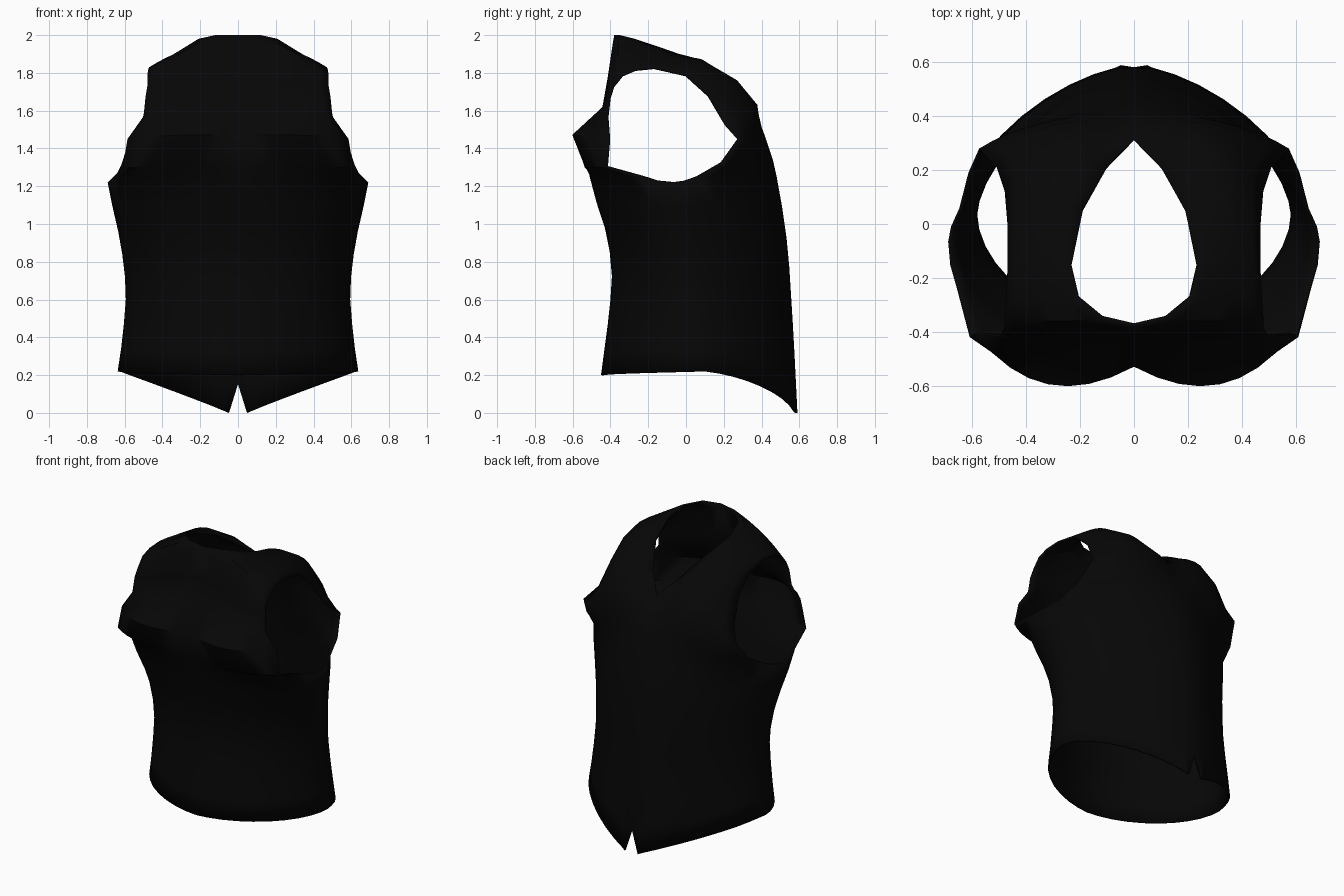
import bpy
import bmesh
from math import sin, cos, pi

cube = bpy.data.objects.get("Cube")
if cube:
    bpy.data.objects.remove(cube)

COLS = 20          # columns from the centre of the opening round to the centre of the back
SIDE = COLS // 2   # column under the arm
STRAP = 8          # columns that carry on upward into each shoulder panel


def make_material(name, rgb):
    mat = bpy.data.materials.new(name)
    mat.use_nodes = True
    colour = (*rgb, 1.0)
    mat.diffuse_color = colour
    bsdf = mat.node_tree.nodes["Principled BSDF"]
    bsdf.inputs["Base Color"].default_value = colour
    bsdf.inputs["Roughness"].default_value = 0.9
    return mat


def interpolate(table, z):
    """Piecewise linear lookup in a list of (height, value) pairs."""
    if z <= table[0][0]:
        return table[0][1]
    for (z0, v0), (z1, v1) in zip(table, table[1:]):
        if z <= z1:
            return v0 + (v1 - v0) * (z - z0) / (z1 - z0)
    return table[-1][1]


# Torso silhouettes and section roundness by height
HALF_WIDTH = [(0.2, 0.64), (0.4, 0.61), (0.65, 0.59), (0.9, 0.62), (1.07, 0.66), (1.22, 0.69)]
OPENING_Y = [(0, 0.59), (0.4, 0.57), (0.8, 0.545), (1.0, 0.525), (1.25, 0.48)]
BACK_Y = [(0.2, -0.45), (0.5, -0.41), (0.7, -0.39), (0.92, -0.41), (1.1, -0.47), (1.25, -0.51)]
SIDE_Y = [(0.2, 0.06), (0.7, 0.03), (1.25, -0.07)]
BACK_POWER = [(0.2, 1.8), (0.9, 1.9), (1.25, 2.3)]


def torso_point(col, z):
    """Cross-section: tapered toward the opening, fuller behind the arms."""
    angle = pi * col / COLS
    opening = col <= SIDE
    power = 2 / (1.62 if opening else interpolate(BACK_POWER, z))
    side = interpolate(SIDE_Y, z)
    reach = interpolate(OPENING_Y if opening else BACK_Y, z) - side
    x = interpolate(HALF_WIDTH, z) * max(sin(angle), 0) ** power
    y = side + reach * abs(cos(angle)) ** power
    return x, y, z


def hem_height(col):
    """The hem dips to two points beside the opening."""
    if col > SIDE:
        return 0.22 - 0.02 * (col - SIDE) / SIDE
    x = torso_point(col, 0.1)[0]
    return 0.22 * min(1, max(0, (x - 0.05) / 0.58) ** 0.95)


def torso_row(t):
    row = []
    for col in range(COLS + 1):
        hem = hem_height(col)
        top = 1.22 + 0.03 * min(1, abs(col - SIDE) / 2) ** 2   # scooped under the arm
        x, y, z = torso_point(col, hem + (top - hem) * t)
        if col == 0 and t == 0:
            x = 0.05                      # notch at the bottom of the opening
        row.append((x, y, z))
    return row


# Shoulder panel ribs: neckline or centre point, middle point, armhole point
RIBS = [
    ((0, 0.46, 1.34), (0.36, 0.355, 1.33), (0.615, 0.19, 1.32)),
    ((0, 0.42, 1.46), (0.34, 0.375, 1.45), (0.575, 0.28, 1.45)),
    ((0, 0.32, 1.64), (0.30, 0.37, 1.62), (0.51, 0.21, 1.53)),
    ((0.10, 0.21, 1.75), (0.31, 0.265, 1.755), (0.48, 0.12, 1.68)),
    ((0.19, 0.05, 1.87), (0.34, 0.085, 1.86), (0.47, 0.00, 1.79)),
    ((0.235, -0.15, 1.94), (0.36, -0.14, 1.89), (0.47, -0.17, 1.83)),
    ((0.21, -0.27, 1.98), (0.34, -0.28, 1.90), (0.475, -0.27, 1.82)),
    ((0.12, -0.35, 2.0), (0.31, -0.36, 1.90), (0.48, -0.34, 1.79)),
    ((0, -0.38, 2.0), (0.27, -0.40, 1.84), (0.48, -0.39, 1.73)),
    ((0, -0.41, 1.8), (0.27, -0.42, 1.72), (0.49, -0.41, 1.67)),
    ((0, -0.44, 1.62), (0.29, -0.44, 1.61), (0.50, -0.42, 1.57)),
    ((0, -0.53, 1.47), (0.32, -0.595, 1.47), (0.585, -0.41, 1.45)),
    ((0, -0.52, 1.30), (0.35, -0.525, 1.30), (0.61, -0.42, 1.30)),
]


def rib_row(start, middle, end):
    """Smooth curve through three points, sampled across the panel."""
    row = []
    for i in range(STRAP + 1):
        u = i / STRAP
        a, b, c = (1 - u) * (1 - 2 * u), 4 * u * (1 - u), u * (2 * u - 1)
        row.append(tuple(a * p + b * q + c * r for p, q, r in zip(start, middle, end)))
    return row


def skin(bm, rows):
    """Bridge successive rows of points with quads."""
    grid = [[bm.verts.new(p) for p in row] for row in rows]
    for low, high in zip(grid, grid[1:]):
        for i in range(len(low) - 1):
            bm.faces.new((low[i], high[i], high[i + 1], low[i + 1]))


bm = bmesh.new()

# Lower torso
torso = [torso_row(t) for t in (0, 0.123, 0.25, 0.38, 0.5, 0.62, 0.74, 0.87, 1)]
skin(bm, torso)

# Panel running up from the chest, over the shoulder and down the back
chest = torso[-1][:STRAP + 1]
back = torso[-1][::-1][:STRAP + 1]
skin(bm, [chest] + [rib_row(*rib) for rib in RIBS] + [back])

bmesh.ops.remove_doubles(bm, verts=bm.verts, dist=0.0005)
bmesh.ops.recalc_face_normals(bm, faces=bm.faces)

# Make sure the cloth faces outward
side_face = max(bm.faces, key=lambda f: f.calc_center_median().x)
if side_face.normal.x < 0:
    bmesh.ops.reverse_faces(bm, faces=bm.faces)

mesh = bpy.data.meshes.new("vest")
bm.to_mesh(mesh)
bm.free()
mesh.materials.append(make_material("black cloth", (0.002, 0.002, 0.002)))
vest = bpy.data.objects.new("vest", mesh)
bpy.context.collection.objects.link(vest)

# Other half, then cloth thickness
mirror = vest.modifiers.new("other_half", 'MIRROR')
mirror.use_axis[0] = True
mirror.merge_threshold = 0.002
cloth = vest.modifiers.new("cloth_thickness", 'SOLIDIFY')
cloth.thickness = 0.012
cloth.offset = -1

bpy.context.view_layer.objects.active = vest
vest.select_set(True)
bpy.ops.object.shade_smooth_by_angle(angle=pi / 4)
